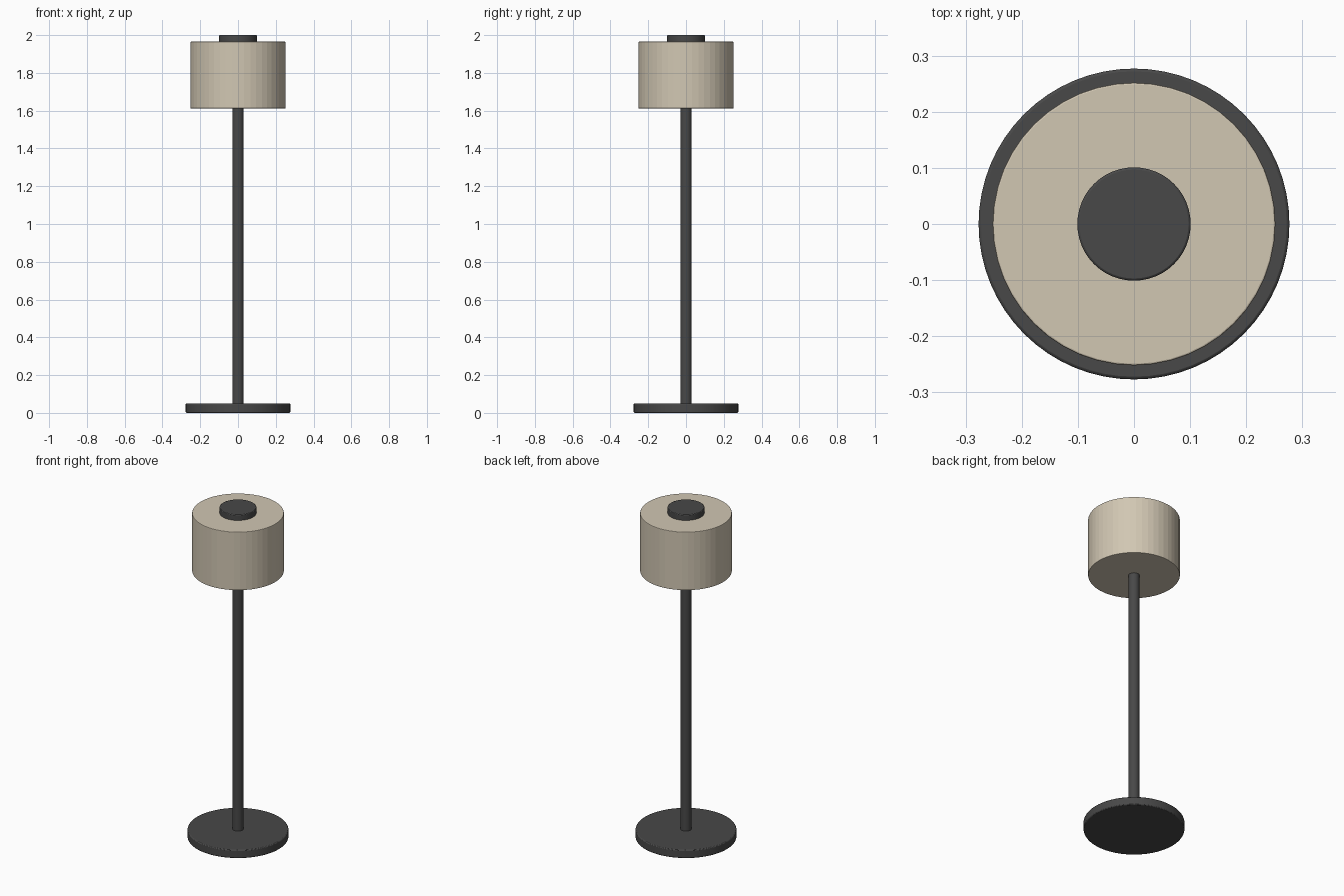
import bpy

if "Cube" in bpy.data.objects:
    bpy.data.objects.remove(bpy.data.objects["Cube"])


def material(name, rgb):
    mat = bpy.data.materials.new(name)
    mat.diffuse_color = (*rgb, 1.0)
    mat.use_nodes = True
    mat.node_tree.nodes["Principled BSDF"].inputs["Base Color"].default_value = mat.diffuse_color
    return mat


def disc(name, radius, z0, z1, mat, sides=48, bevel=0.0, smooth=False):
    """Upright cylinder from z0 to z1 with an optional softened rim."""
    bpy.ops.mesh.primitive_cylinder_add(
        vertices=sides, radius=radius, depth=z1 - z0, location=(0, 0, (z0 + z1) / 2))
    obj = bpy.context.object
    obj.name = name
    obj.data.materials.append(mat)
    if smooth:
        bpy.ops.object.shade_smooth_by_angle(angle=0.6)
    if bevel:
        mod = obj.modifiers.new("soft_rim", 'BEVEL')
        mod.width = bevel
        mod.segments = 2
        mod.limit_method = 'ANGLE'
        mod.angle_limit = 0.8
    return obj


dark = material("charcoal_metal", (0.065, 0.065, 0.065))
beige = material("beige_fabric", (0.64, 0.57, 0.45))

# Weighted foot and slim pole
disc("base", 0.277, 0.0, 0.05, dark, sides=64, bevel=0.005, smooth=True)
disc("pole", 0.03, 0.045, 1.63, dark, sides=32, smooth=True)

# Drum shade, closed at both ends, with a round cap on top
disc("shade", 0.252, 1.612, 1.965, beige, sides=48, bevel=0.003)
disc("top_cap", 0.101, 1.96, 2.0, dark, sides=48, bevel=0.004, smooth=True)
